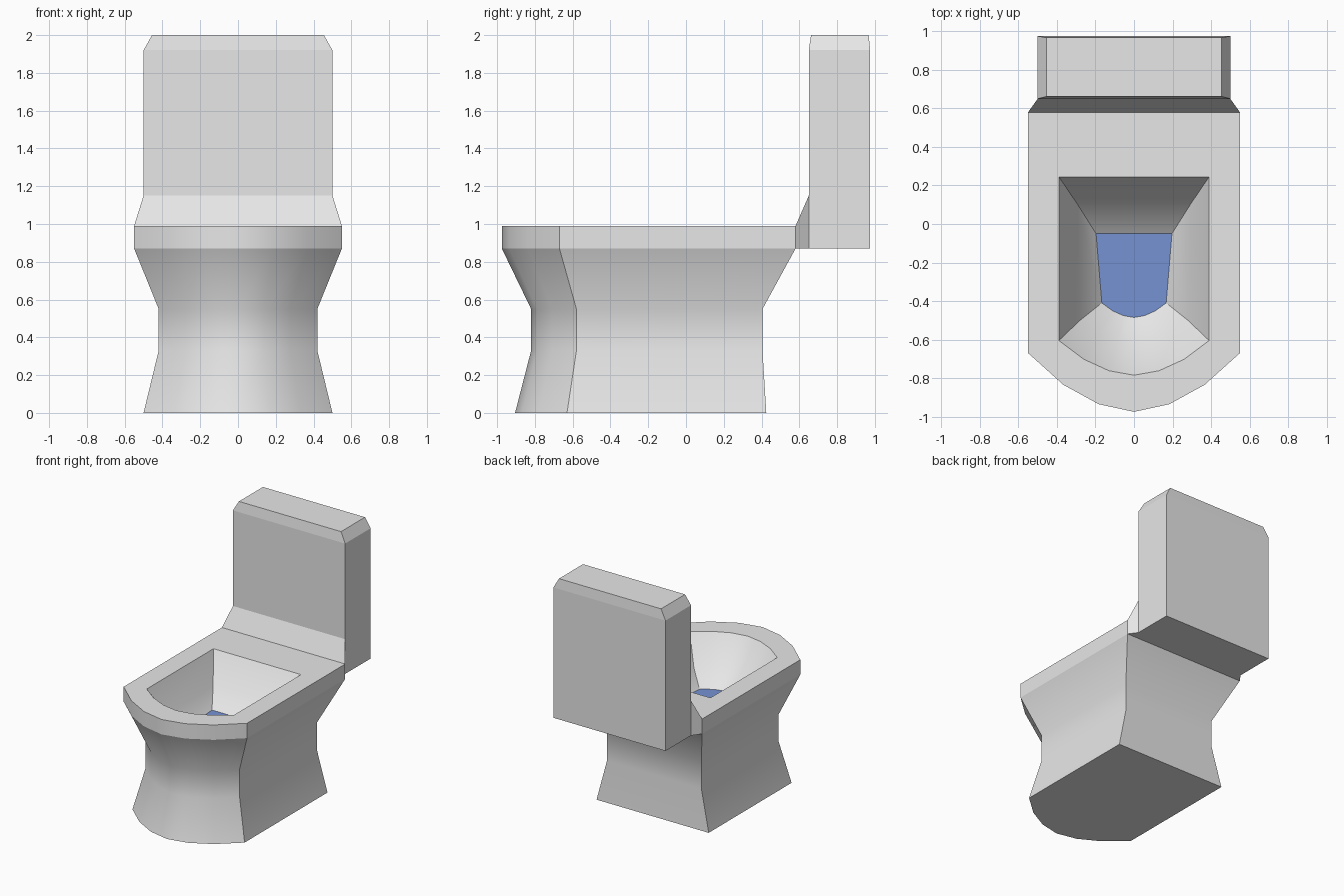
import bpy, bmesh, math

if "Cube" in bpy.data.objects:
    bpy.data.objects.remove(bpy.data.objects["Cube"])


def material(name, rgb):
    m = bpy.data.materials.new(name)
    m.diffuse_color = (*rgb, 1)
    m.use_nodes = True
    m.node_tree.nodes["Principled BSDF"].inputs["Base Color"].default_value = m.diffuse_color
    return m


ceramic = material("white ceramic", (0.8, 0.8, 0.8))
blue = material("blue water", (0.18, 0.29, 0.65))


def outline(z, w, back, corner, tip, front_w=None):
    """Counter-clockwise ring: square back, six-sided rounded front."""
    fw = front_w or w
    pts = [(w, back, z), (-w, back, z)]
    for f, h in ((-1, 0), (-2/3, .54), (-1/3, .87), (0, 1), (1/3, .87), (2/3, .54), (1, 0)):
        pts.append((f * fw, corner + (tip - corner) * h, z))
    return pts


def box_ring(z, w, y0, y1):
    return [(w, y1, z), (-w, y1, z), (-w, y0, z), (w, y0, z)]


def loft(name, rings, mat, skip=(), start=False, end=False, smooth=True):
    """Skin rings in order; skip holds (ring, side) faces hidden by a neighbour."""
    bm = bmesh.new()
    vs = [[bm.verts.new(p) for p in r] for r in rings]
    n = len(rings[0])
    for k in range(len(vs) - 1):
        a, b = vs[k], vs[k + 1]
        for i in range(n):
            if (k, i) not in skip:
                j = (i + 1) % n
                bm.faces.new((a[i], a[j], b[j], b[i]))
    if start:
        bm.faces.new(vs[0][::-1])
    if end:
        bm.faces.new(vs[-1])
    me = bpy.data.meshes.new(name)
    bm.to_mesh(me)
    bm.free()
    me.materials.append(mat)
    ob = bpy.data.objects.new(name, me)
    bpy.context.collection.objects.link(ob)
    if smooth:
        bpy.ops.object.select_all(action='DESELECT')
        ob.select_set(True)
        bpy.context.view_layer.objects.active = ob
        bpy.ops.object.shade_smooth_by_angle(angle=math.radians(32))
    return ob


# Waisted pedestal
under_rim = outline(.87, .55, .58, -.67, -.975)
loft("pedestal", [outline(0, .5, .425, -.63, -.905),
                  outline(.33, .42, .405, -.58, -.82),
                  outline(.55, .42, .405, -.58, -.82),
                  under_rim], ceramic, start=True)

# Rim with flat top
inner = outline(.99, .39, .245, -.605, -.785)
loft("rim", [under_rim, outline(.99, .55, .58, -.67, -.975), inner],
     ceramic, skip={(0, 0)})

# Bowl hollow and the water at its bottom
water_edge = outline(.66, .197, -.05, -.41, -.485, .167)
loft("bowl", [inner, outline(.77, .295, .105, -.50, -.635, .28), water_edge], ceramic)
loft("water", [water_edge], blue, end=True, smooth=False)

# Sloped neck joining rim to tank
neck = [[(-w, y, .87), (-w, y, top), (w, y, top), (w, y, .87)]
        for w, y, top in ((.55, .58, .99), (.5, .65, 1.15))]
loft("tank_neck", neck, ceramic, smooth=False)

# Tank with chamfered top
loft("tank", [box_ring(.87, .5, .65, .975), box_ring(1.15, .5, .65, .975),
              box_ring(1.92, .5, .65, .975), box_ring(2, .455, .662, .967)],
     ceramic, skip={(0, 2)}, start=True, end=True, smooth=False)
